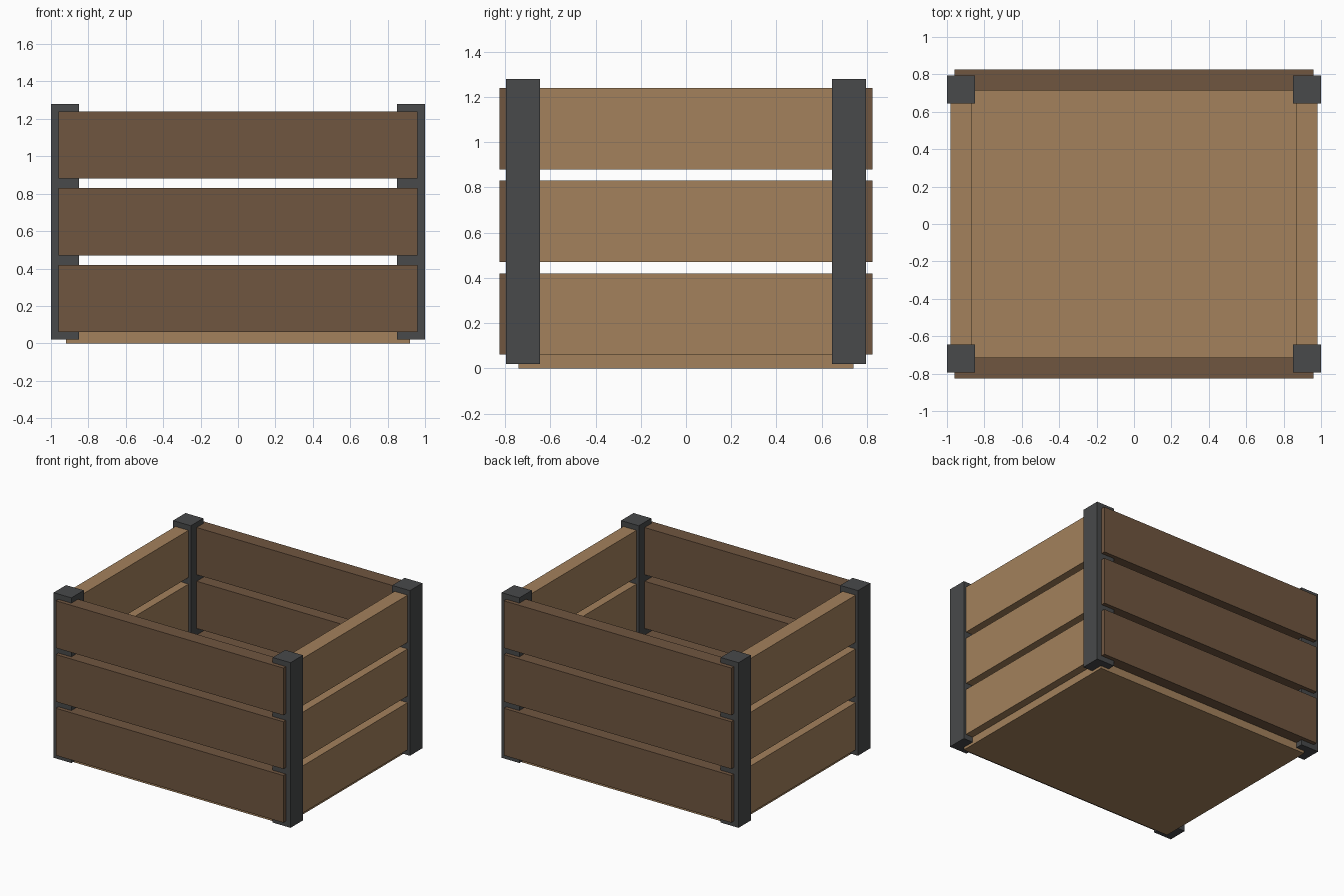
import bpy

if "Cube" in bpy.data.objects:
    bpy.data.objects.remove(bpy.data.objects["Cube"])


def material(name, rgb):
    mat = bpy.data.materials.new(name)
    mat.diffuse_color = (*rgb, 1.0)
    mat.use_nodes = True
    mat.node_tree.nodes["Principled BSDF"].inputs["Base Color"].default_value = mat.diffuse_color
    return mat


DARK_WOOD = material("dark_wood", (0.162, 0.093, 0.051))
LIGHT_WOOD = material("light_wood", (0.366, 0.220, 0.107))
METAL = material("dark_metal", (0.065, 0.067, 0.069))


def box(name, center, size, mat):
    bpy.ops.mesh.primitive_cube_add(size=1, location=center)
    obj = bpy.context.object
    obj.name = name
    obj.scale = size
    bpy.ops.object.transform_apply(location=False, rotation=False, scale=True)
    obj.data.materials.append(mat)
    return obj


# Floor panel
box("floor_panel", (0, 0, 0.05), (1.84, 1.48, 0.10), LIGHT_WOOD)

# Corner posts
for sx, x_name in ((-1, "left"), (1, "right")):
    for sy, y_name in ((-1, "front"), (1, "back")):
        box(f"{y_name}_{x_name}_post", (sx * 0.925, sy * 0.72, 0.65),
            (0.15, 0.15, 1.26), METAL)

# Three rows of slats on each wall
for row in range(3):
    z = 0.24 + row * 0.41
    for s, long_name, short_name in ((-1, "front", "left"), (1, "back", "right")):
        box(f"{long_name}_slat_{row + 1}", (0, s * 0.77, z),
            (1.92, 0.11, 0.36), DARK_WOOD)
        box(f"{short_name}_slat_{row + 1}", (s * 0.925, 0, z),
            (0.11, 1.42, 0.36), LIGHT_WOOD)
